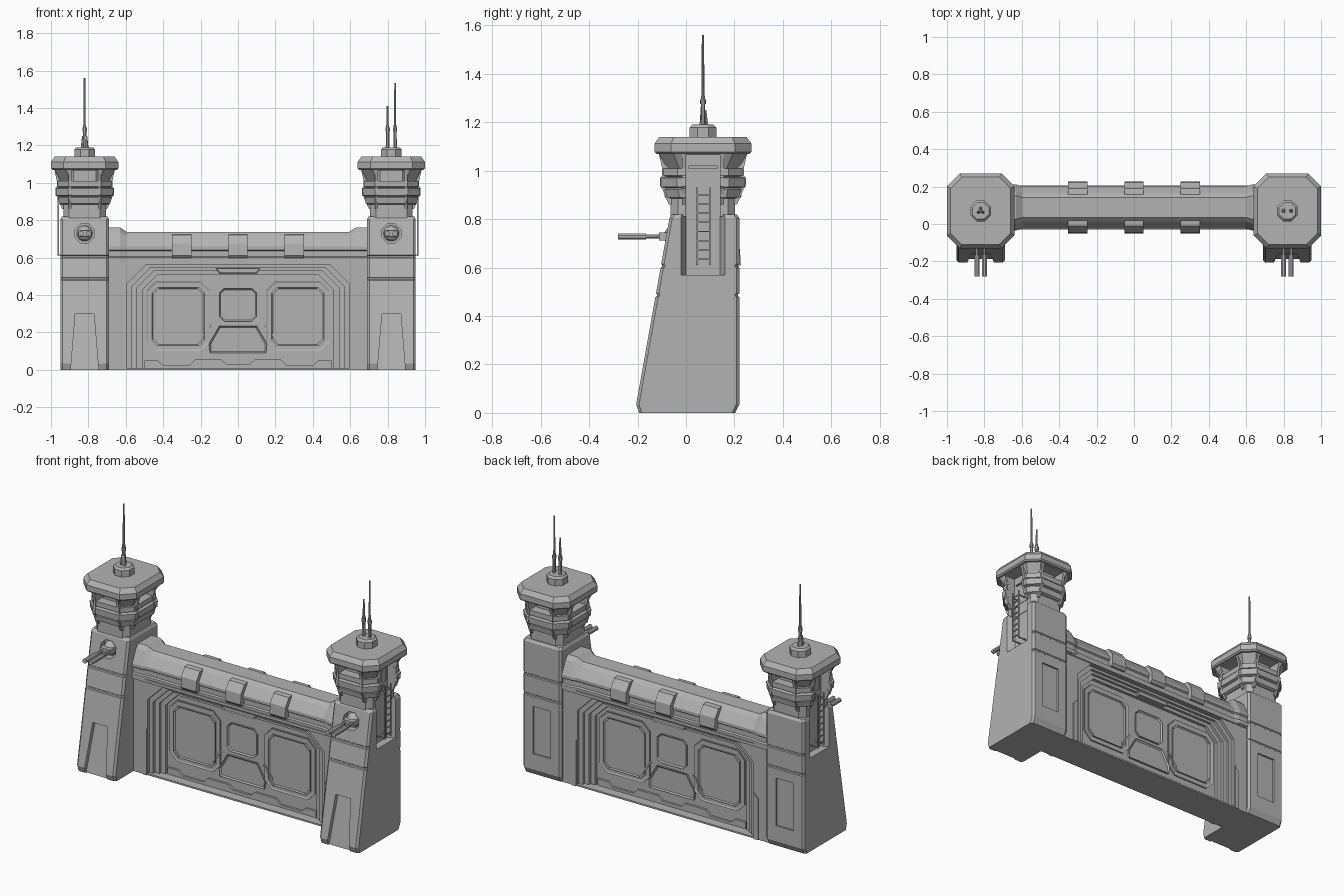
import bpy, bmesh, math
from mathutils import Matrix, Vector

if "Cube" in bpy.data.objects:
    bpy.data.objects.remove(bpy.data.objects["Cube"], do_unlink=True)

grey = bpy.data.materials.new("light_grey")
grey.use_nodes = True
tone = (0.45, 0.45, 0.45, 1)
grey.diffuse_color = tone
grey.node_tree.nodes["Principled BSDF"].inputs["Base Color"].default_value = tone

WY = 0.0885   # wall centre line
TY = 0.07     # lookout centre line
TX = 0.82     # tower centre


def finish(name, bm):
    bmesh.ops.recalc_face_normals(bm, faces=bm.faces[:])
    me = bpy.data.meshes.new(name)
    bm.to_mesh(me)
    bm.free()
    me.materials.append(grey)
    ob = bpy.data.objects.new(name, me)
    bpy.context.scene.collection.objects.link(ob)
    return ob


def skin(name, rings, inset=0, depth=0):
    """Join rings of points into a closed solid; the end caps may be inset."""
    bm = bmesh.new()
    loops = [[bm.verts.new(p) for p in r] for r in rings]
    n = len(loops[0])
    for a, b in zip(loops, loops[1:]):
        for i in range(n):
            j = (i + 1) % n
            bm.faces.new((a[i], a[j], b[j], b[i]))
    caps = [bm.faces.new(loops[0][::-1]), bm.faces.new(loops[-1])]
    if inset:
        bmesh.ops.recalc_face_normals(bm, faces=bm.faces[:])
        bmesh.ops.inset_individual(bm, faces=caps, thickness=inset, depth=-depth)
    return finish(name, bm)


def prism(name, pts, axis, a, b, inset=0, depth=0):
    """Extrude a flat outline along x, y or z."""
    place = {"x": lambda u, v, t: (t, u, v), "y": lambda u, v, t: (u, t, v),
             "z": lambda u, v, t: (u, v, t)}[axis]
    return skin(name, [[place(u, v, t) for u, v in pts] for t in (a, b)], inset, depth)


def box(name, x, y, z):
    return prism(name, [(x[0], y[0]), (x[1], y[0]), (x[1], y[1]), (x[0], y[1])], "z", *z)


def octa(x0, x1, y0, y1, c):
    return [(x0 + c, y0), (x1 - c, y0), (x1, y0 + c), (x1, y1 - c),
            (x1 - c, y1), (x0 + c, y1), (x0, y1 - c), (x0, y0 + c)]


def loft(name, cx, levels):
    """Stack chamfered rectangles: (z, half width, front y, back y, chamfer)."""
    return skin(name, [[(u, v, z) for u, v in octa(cx - h, cx + h, y0, y1, c)]
                       for z, h, y0, y1, c in levels])


def rod(name, p, q, r, r2=None, sides=8):
    p, q = Vector(p), Vector(q)
    bm = bmesh.new()
    turn = (q - p).to_track_quat("Z", "Y").to_matrix().to_4x4()
    bmesh.ops.create_cone(bm, cap_ends=True, segments=sides, radius1=r,
                          radius2=r if r2 is None else r2, depth=(q - p).length,
                          matrix=Matrix.Translation((p + q) / 2) @ turn
                          @ Matrix.Rotation(math.pi / sides, 4, "Z"))
    return finish(name, bm)


def carve(target, cutter):
    mod = target.modifiers.new("cut", "BOOLEAN")
    mod.operation, mod.solver, mod.object = "DIFFERENCE", "EXACT", cutter
    bpy.context.view_layer.objects.active = target
    bpy.ops.object.modifier_apply(modifier=mod.name)
    bpy.data.objects.remove(cutter, do_unlink=True)


def wall_plate(name, pts, d, inset=0, depth=0):
    return prism(name, pts, "y", WY - d, WY + d, inset, depth)


def tower(s, side):
    cx = s * TX

    def out(a, b):   # x span measured outward from the tower centre
        return (cx + s * a, cx + s * b)

    # Battered body with grooves across front and back
    def level(z, pinch=0, hx=0.13):
        return (z, hx, -0.212 + 0.1785 * z + pinch, 0.22 - pinch, 0.012)
    body = loft(side + "_tower_body", cx, [
        level(0, 0.018), level(0.035), level(0.478), level(0.482, 0.005), level(0.49, 0.005),
        level(0.494), level(0.598), level(0.602, 0.005), level(0.61, 0.005), level(0.614),
        level(0.805), level(0.82, 0.01, 0.122)])
    # Front niche follows the slope
    niche = prism("niche_cutter", [(cx - 0.076, -0.02), (cx + 0.076, -0.02),
                                   (cx + 0.05, 0.3), (cx - 0.05, 0.3)], "y", -0.4, -0.186)
    for v in niche.data.vertices:
        v.co.y += 0.1785 * v.co.z
    carve(body, niche)
    carve(body, box("back_cutter", out(-0.06, 0.06), (0.209, 0.3), (0.13, 0.42)))
    carve(body, prism("ladder_cutter", [(cx + s * 0.085, 0), (cx + s * 0.085, 0.14),
          (cx + s * 0.14, 0.165), (cx + s * 0.14, -0.025)], "z", 0.57, 0.9))
    carve(body, rod("gun_cutter", (cx, -0.2, 0.73), (cx, -0.045, 0.73), 0.055))

    # Twin gun in its port
    bm = bmesh.new()
    bmesh.ops.create_uvsphere(bm, u_segments=12, v_segments=8, radius=0.042,
                              matrix=Matrix.Translation((cx, -0.05, 0.73)))
    finish(side + "_gun_ball", bm)
    box(side + "_gun_mount", out(-0.036, 0.036), (-0.112, -0.06), (0.712, 0.745))
    for k in (-0.02, 0.02):
        rod(side + "_gun_barrel", (cx + k, -0.06, 0.728), (cx + k, -0.2, 0.728), 0.009)
        rod(side + "_gun_sleeve", (cx + k, -0.165, 0.728), (cx + k, -0.28, 0.728), 0.014)

    # Ladder on the outer side
    lx = cx + s * 0.141
    for y in (0.045, 0.1):
        rod(side + "_ladder_rail", (lx, y, 0.61), (lx, y, 0.93), 0.005, sides=4)
        for z in (0.615, 0.9):
            rod(side + "_ladder_bracket", (lx, y, z), (cx + s * 0.08, y, z), 0.004, sides=4)
    for i in range(8):
        z = 0.635 + i * 0.038
        rod(side + "_ladder_rung", (lx, 0.045, z), (lx, 0.1, z), 0.004, sides=4)

    # Lookout: neck, cabin, armour band, flared roof supports and roof
    def deck(z, h, c):
        return (z, h, TY - h - 0.02, TY + h + 0.02, c)
    neck = loft(side + "_lookout_neck", cx, [deck(0.81, 0.113, 0.03), deck(0.9, 0.113, 0.03)])
    cabin = loft(side + "_lookout_cabin", cx, [deck(0.88, 0.09, 0.03), deck(1.08, 0.09, 0.03)])
    band = loft(side + "_armour_band", cx, [
        deck(0.885, 0.128, 0.06), deck(0.89, 0.137, 0.06), deck(0.923, 0.143, 0.06),
        deck(0.928, 0.136, 0.06), deck(0.933, 0.152, 0.065), deck(0.97, 0.154, 0.065),
        deck(0.975, 0.136, 0.06), deck(0.98, 0.145, 0.06), deck(1.01, 0.145, 0.06)])
    flare = loft(side + "_roof_supports", cx, [
        deck(0.995, 0.122, 0.05), deck(1.078, 0.165, 0.06)])
    door = (TY - 0.07, TY + 0.07)
    carve(neck, box("door_cutter", out(0.088, 0.3), door, (0.8, 1.03)))
    carve(band, box("door_cutter", out(0.088, 0.3), door, (0.8, 1.03)))
    carve(cabin, box("door_cutter", out(0.06, 0.3), (TY - 0.057, TY + 0.057), (0.925, 1.02)))
    carve(flare, box("window_cutter", out(-0.3, 0.3), door, (0.9, 1.065)))
    carve(flare, box("window_cutter", out(-0.072, 0.072), (-0.3, 0.4), (0.9, 1.065)))
    strut = [(0.08, 0.86), (0.12, 0.86), (0.132, 0.885), (0.148, 0.925), (0.157, 0.935),
             (0.157, 0.972), (0.149, 0.98), (0.149, 1.012), (0.163, 1.075), (0.08, 1.075)]
    for k in (-0.079, 0.079):
        for e in (-1, 1):
            prism(side + "_strut", [(TY + e * (r + 0.02), z) for r, z in strut], "x",
                  cx + k - 0.008, cx + k + 0.008)
            prism(side + "_strut", [(cx + e * r, z) for r, z in strut], "y",
                  TY + k - 0.008, TY + k + 0.008)
    loft(side + "_roof", cx, [deck(1.07, 0.172, 0.064), deck(1.078, 0.18, 0.068),
                              deck(1.112, 0.18, 0.068), deck(1.14, 0.16, 0.06)])
    rod(side + "_roof_hub", (cx, TY, 1.135), (cx, TY, 1.178), 0.06)
    rod(side + "_roof_hub_top", (cx, TY, 1.178), (cx, TY, 1.19), 0.06, 0.048)


def mast(name, x, top, r):
    rod(name + "_foot", (x, TY, 1.185), (x, TY, 1.31), r * 1.7, r * 1.4)
    rod(name + "_collar", (x, TY, 1.275), (x, TY, 1.295), r * 2)
    rod(name + "_whip", (x, TY, 1.3), (x, TY, top), r, r * 0.8)


tower(-1, "right")
tower(1, "left")
mast("right_antenna", -TX, 1.56, 0.0065)
for k in range(3):
    a = math.pi / 2 + k * math.tau / 3
    c, d = math.cos(a), math.sin(a)
    rod("right_antenna_brace", (-TX + 0.015 * c, TY + 0.015 * d, 1.185),
        (-TX + 0.009 * c, TY + 0.009 * d, 1.25), 0.008, 0.006, 6)
mast("left_tall_antenna", 0.84, 1.535, 0.006)
mast("left_short_antenna", 0.80, 1.41, 0.0065)

# Gate frame stepping inward to the door
for i, (w, h, c, d) in enumerate([(0.595, 0.56, 0.1, 0.11), (0.57, 0.545, 0.1, 0.092),
                                  (0.54, 0.53, 0.09, 0.075), (0.51, 0.51, 0.08, 0.058)]):
    arch = [(w, 0), (w, h - c), (w - c, h), (c - w, h), (-w, h - c), (-w, 0)]
    wall_plate("gate_frame_%d" % i, [(-0.7, 0), (-0.7, 0.58), (0.7, 0.58), (0.7, 0)] + arch, d)
wall_plate("gate_door", [(-0.55, 0), (0.55, 0), (0.55, 0.54), (-0.55, 0.54)], 0.039)
wall_plate("gate_sill", [(-0.7, 0), (0.7, 0), (0.7, 0.01), (-0.7, 0.01)], 0.11)

# Door panels, with recessed centres on both faces
wall_plate("door_centre_panel", octa(-0.1, 0.1, 0.26, 0.435, 0.025), 0.05, 0.008, 0.008)
wall_plate("door_lower_panel", [(-0.15, 0.09), (0.15, 0.09), (0.155, 0.14), (0.1, 0.235),
                                (-0.1, 0.235), (-0.155, 0.14)], 0.05, 0.01, 0.008)
wall_plate("door_top_grip", [(-0.1, 0.515), (0.1, 0.515), (0.12, 0.545), (-0.12, 0.545)],
           0.082, 0.006, 0.006)
skirt = [(0.5, 0.05), (0.43, 0.05), (0.4, 0.025), (0.26, 0.025), (0.23, 0.055), (0.09, 0.055),
         (0.06, 0.03)]
wall_plate("door_skirt", [(-0.5, 0), (0.5, 0)] + skirt + [(-x, z) for x, z in skirt[::-1]], 0.052)


def diagonal(name, x, z, dx, dz, t, d):
    n = Vector((-dz, dx)).normalized() * t
    wall_plate(name, [(x - dx + n.x, z - dz + n.y), (x + dx + n.x, z + dz + n.y),
                      (x + dx - n.x, z + dz - n.y), (x - dx - n.x, z - dz - n.y)], d)


# Parapet outline: distance from the wall centre line, height
half = [(0.1125, 0.575), (0.1125, 0.6), (0.104, 0.606), (0.104, 0.636), (0.1125, 0.642),
        (0.1125, 0.66), (0.0755, 0.715), (0.0525, 0.738)]


def section(x, grow, lift):
    pts = [(d + grow, z + lift * (z > 0.7)) for d, z in half]
    return [(x, WY + d, z) for d, z in pts] + [(x, WY - d, z) for d, z in pts[::-1]]


for s in (-1, 1):
    cx = s * 0.32
    wall_plate("door_side_border", octa(cx - 0.17, cx + 0.17, 0.1, 0.475, 0.05), 0.047, 0.01, 0.004)
    wall_plate("door_side_panel", octa(cx - 0.14, cx + 0.14, 0.13, 0.44, 0.03), 0.051, 0.007, 0.007)
    for ex in (-1, 1):
        for ez in (-1, 1):
            diagonal("door_bolt", cx + ex * 0.122, 0.285 + ez * 0.138, 0.016, -ex * ez * 0.016,
                     0.006, 0.055)
    diagonal("door_rib", s * 0.175, 0.2, s * -0.03, 0.04, 0.005, 0.05)
    # Posts and parapet end collars beside the towers
    wall_plate("gate_post", [(s * 0.6, 0), (s * 0.63, 0), (s * 0.63, 0.25), (s * 0.6, 0.28)], 0.116)
    skin("parapet_end", [section(s * 0.595, 0, 0), section(s * 0.63, 0.01, 0.024),
                         section(s * 0.7, 0.01, 0.024)])

# Parapet along the wall, with saddle clips on both faces
skin("parapet", [section(-0.7, 0, 0), section(0.7, 0, 0)])
wall_plate("parapet_lip", [(-0.7, 0.566), (0.7, 0.566), (0.7, 0.584), (-0.7, 0.584)], 0.117)
clip = [(0.07, 0.725), (0.1, 0.722), (0.134, 0.675), (0.138, 0.612), (0.125, 0.597), (0.07, 0.597)]
for x in (-0.3, 0, 0.3):
    for e in (-1, 1):
        prism("parapet_clip", [(WY + e * d, z) for d, z in clip], "x", x - 0.052, x + 0.052)
